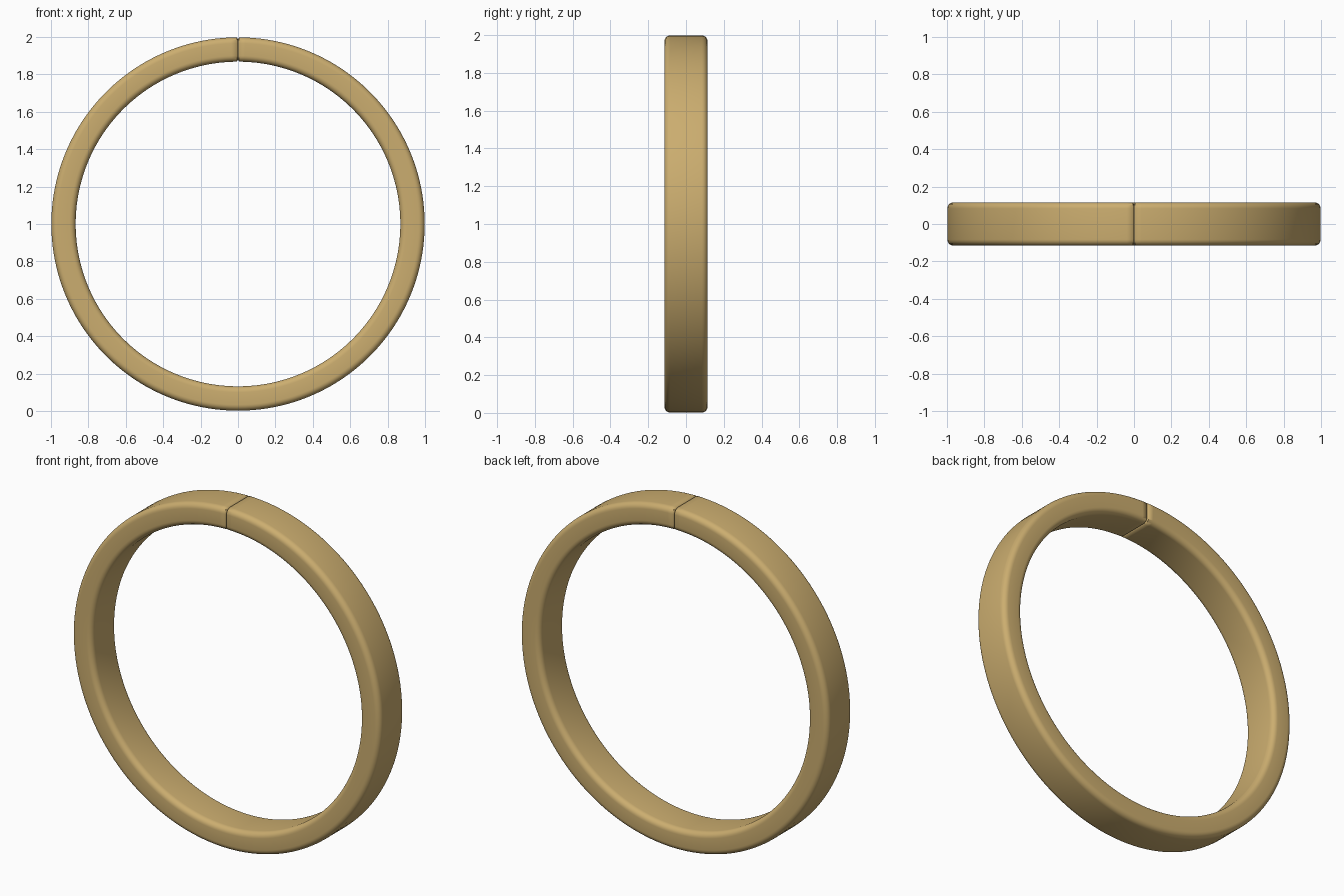
import bpy, bmesh, math

if "Cube" in bpy.data.objects:
    bpy.data.objects.remove(bpy.data.objects["Cube"])

R_OUT, R_IN, HALF_W, CORNER = 0.998, 0.868, 0.115, 0.032
SEGS, CORNER_STEPS = 160, 6


def profile(inset):
    """Rounded rectangle in (radius, y), shrunk by inset."""
    mid, hr, hw = (R_OUT + R_IN) / 2, (R_OUT - R_IN) / 2 - inset, HALF_W - inset
    pts = []
    for k, (sr, sy) in enumerate([(1, 1), (-1, 1), (-1, -1), (1, -1)]):
        for i in range(CORNER_STEPS + 1):
            a = math.pi / 2 * (k + i / CORNER_STEPS)
            pts.append((mid + sr * (hr - CORNER) + CORNER * math.cos(a),
                        sy * (hw - CORNER) + CORNER * math.sin(a)))
    return pts


# angles measured from the top; the two ends taper slightly to form the seam
gap, lip = 0.0008, 0.006
sections = [(gap, 0.010), (lip, 0.0)]
sections += [(2 * math.pi * i / SEGS, 0.0) for i in range(1, SEGS)]
sections += [(2 * math.pi - lip, 0.0), (2 * math.pi - gap, 0.010)]

bm = bmesh.new()
rings = []
for ang, inset in sections:
    rings.append([bm.verts.new((r * math.sin(ang), y, 1 + r * math.cos(ang)))
                  for r, y in profile(inset)])

# band skin and end caps
n = len(rings[0])
for a, b in zip(rings, rings[1:]):
    for i in range(n):
        j = (i + 1) % n
        bm.faces.new((a[i], a[j], b[j], b[i]))
bm.faces.new(rings[0])
bm.faces.new(rings[-1])
bmesh.ops.recalc_face_normals(bm, faces=bm.faces[:])

mesh = bpy.data.meshes.new("split_ring_band")
bm.to_mesh(mesh)
bm.free()
band = bpy.data.objects.new("split_ring_band", mesh)
bpy.context.collection.objects.link(band)

# brass colour
mat = bpy.data.materials.new("brass")
mat.diffuse_color = (0.60, 0.42, 0.16, 1)
mat.use_nodes = True
mat.node_tree.nodes["Principled BSDF"].inputs["Base Color"].default_value = mat.diffuse_color
mesh.materials.append(mat)

bpy.context.view_layer.objects.active = band
band.select_set(True)
bpy.ops.object.shade_smooth_by_angle(angle=math.radians(70))
